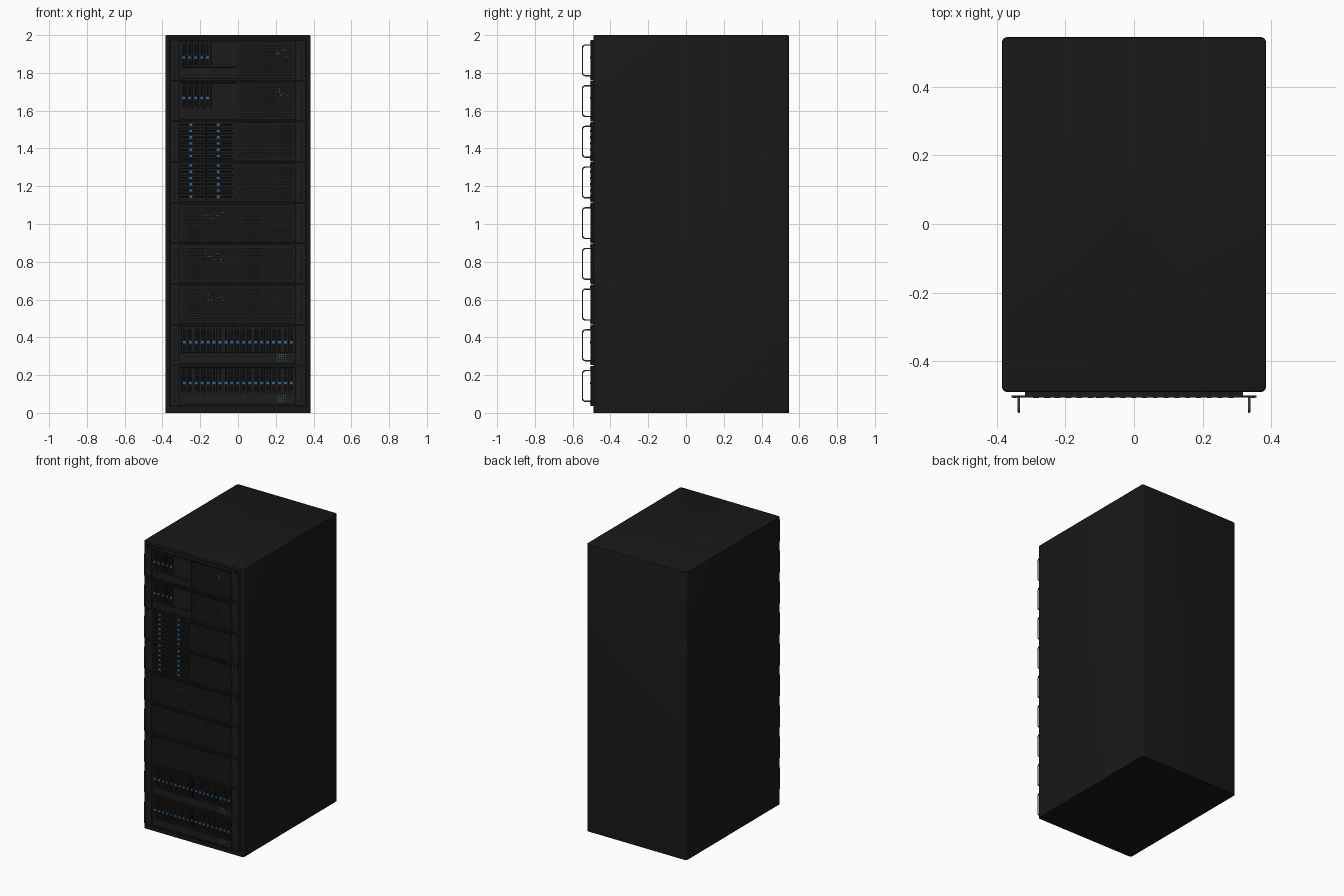
import bpy, bmesh, math, random
from mathutils import Matrix, Vector

if "Cube" in bpy.data.objects:
    bpy.data.objects.remove(bpy.data.objects["Cube"])

random.seed(4)
PITCH, BASE, H = 0.2155, 0.037, 0.2125
FRONT = -0.506


def mat(name, *rgb):
    m = bpy.data.materials.new(name)
    m.diffuse_color = (*rgb, 1)
    m.use_nodes = True
    m.node_tree.nodes["Principled BSDF"].inputs["Base Color"].default_value = m.diffuse_color
    return m


BLACK = mat("cabinet_black", 0.009, 0.009, 0.009)
DARK = mat("panel_black", 0.012, 0.012, 0.012)
HOLE = mat("hole_black", 0.002, 0.002, 0.002)
STEEL = mat("steel", 0.10, 0.10, 0.10)
BLUE = mat("latch_blue", 0.02, 0.15, 0.40)
GREEN = mat("lamp_green", 0.03, 0.30, 0.05)
AMBER = mat("lamp_amber", 0.35, 0.28, 0.05)


def finish(name, bm, m, smooth=False):
    me = bpy.data.meshes.new(name)
    bm.to_mesh(me)
    bm.free()
    me.materials.append(m)
    ob = bpy.data.objects.new(name, me)
    bpy.context.collection.objects.link(ob)
    if smooth:
        bpy.ops.object.select_all(action='DESELECT')
        ob.select_set(True)
        bpy.context.view_layer.objects.active = ob
        bpy.ops.object.shade_smooth_by_angle(angle=math.radians(35))
    return ob


def boxes(name, items, m, bevel=0):
    """One object from boxes given as x0, x1, y0, y1, z0, z1."""
    bm = bmesh.new()
    for x0, x1, y0, y1, z0, z1 in items:
        mx = Matrix.Translation(((x0 + x1) / 2, (y0 + y1) / 2, (z0 + z1) / 2))
        bmesh.ops.create_cube(bm, size=1, matrix=mx @ Matrix.Diagonal((x1 - x0, y1 - y0, z1 - z0, 1)))
    if bevel:
        bmesh.ops.bevel(bm, geom=bm.edges[:], offset=bevel, segments=1, affect='EDGES')
    return finish(name, bm, m)


def discs(name, points, y, r, m, sides=6, depth=0):
    """Front-facing discs or short pegs at (x, z) points."""
    bm = bmesh.new()
    for x, z in points:
        mx = Matrix.Translation((x, y - depth / 2, z)) @ Matrix.Rotation(math.pi / 2, 4, 'X')
        if depth:
            bmesh.ops.create_cone(bm, cap_ends=True, segments=sides, radius1=r, radius2=r, depth=depth, matrix=mx)
        else:
            bmesh.ops.create_circle(bm, cap_ends=True, segments=sides, radius=r, matrix=mx)
    return finish(name, bm, m)


# cabinet shell: rounded posts, softened top, recessed front bay
bm = bmesh.new()
bmesh.ops.create_cube(bm, size=1, matrix=Matrix.Translation((0, 0.0275, 1)) @ Matrix.Diagonal((0.77, 1.035, 2, 1)))
posts = [e for e in bm.edges if abs(e.verts[0].co.z - e.verts[1].co.z) > 1]
bmesh.ops.bevel(bm, geom=posts, offset=0.015, segments=4, profile=0.5, affect='EDGES')
rim = [e for e in bm.edges if min(v.co.z for v in e.verts) > 1.99]
bmesh.ops.bevel(bm, geom=rim, offset=0.007, segments=2, profile=0.5, affect='EDGES')
bm.normal_update()
front = min(bm.faces, key=lambda f: f.calc_center_median().y - 0.01 * f.calc_area())
bmesh.ops.inset_region(bm, faces=[front], thickness=0.011)
for v in front.verts:
    v.co.z = 0.034 if v.co.z < 1 else 1.98
back = bmesh.ops.extrude_discrete_faces(bm, faces=[front])['faces'][0]
for v in back.verts:
    v.co.y += 0.035
finish("cabinet_shell", bm, BLACK, True)

# handle mesh, a bent rod shared by every unit
cu = bpy.data.curves.new("handle", 'CURVE')
cu.dimensions = '3D'
cu.bevel_depth, cu.bevel_resolution = 0.0035, 2
path = [(FRONT + 0.002, -0.0815)]
for cz, a0 in ((-0.0665, 270), (0.0665, 180)):
    for k in range(5):
        a = math.radians(a0 - 90 * k / 4)
        path.append((-0.532 + 0.016 * math.cos(a), cz + 0.015 * math.sin(a)))
path.append((FRONT + 0.002, 0.0815))
sp = cu.splines.new('POLY')
sp.points.add(len(path) - 1)
for p, (y, z) in zip(sp.points, path):
    p.co = (0, y, z, 1)
tmp = bpy.data.objects.new("handle_path", cu)
bpy.context.collection.objects.link(tmp)
bpy.context.view_layer.update()
handle = bpy.data.meshes.new_from_object(tmp.evaluated_get(bpy.context.evaluated_depsgraph_get()))
bpy.data.objects.remove(tmp)
handle.materials.clear()
handle.materials.append(STEEL)
for p in handle.polygons:
    p.use_smooth = True


def vent(tag, x0, x1, z0, z1):
    """Panel with staggered hexagonal holes."""
    boxes(tag + "_vent_panel", [(x0, x1, FRONT + 0.001, -0.49, z0, z1)], DARK)
    s, pts, row = 0.0105, [], 0
    z = z0 + 0.008
    while z < z1 - 0.005:
        x = x0 + 0.008 + (row % 2) * s / 2
        while x < x1 - 0.006:
            pts.append((x, z))
            x += s
        z += s * 0.87
        row += 1
    discs(tag + "_vent_holes", pts, FRONT + 0.0006, 0.0034, HOLE)


def drives(tag, cells, upright):
    """Drive caddies with dark grille slots and blue latches; cells are x0, x1, z0, z1."""
    boxes(tag + "_drive_caddies", [(a, b, -0.5045, -0.49, c, d) for a, b, c, d in cells], DARK, 0.001)
    slots, latches = [], []
    for a, b, c, d in cells:
        mx, mz = (a + b) / 2, (c + d) / 2
        if upright:
            mz = c + 0.053
            slots += [(mx - 0.006, mx + 0.006, -0.505, -0.50, z0, z1)
                      for z0, z1 in ((c + 0.008, mz - 0.012), (mz + 0.012, d - 0.008))]
        else:
            mx = a + 0.062
            slots += [(x0, x1, -0.505, -0.50, mz - 0.006, mz + 0.006)
                      for x0, x1 in ((a + 0.008, mx - 0.012), (mx + 0.012, b - 0.008))]
        latches.append((mx - 0.007, mx + 0.007, -0.507, -0.50, mz - 0.006, mz + 0.006))
    boxes(tag + "_drive_slots", slots, HOLE)
    boxes(tag + "_drive_latches", latches, BLUE)


def storage_unit(t, z):
    s = 0.0315
    drives(t, [(-0.3 + s * k + 0.0015, -0.3 + s * (k + 1) - 0.0015, z + 0.068, z + 0.2) for k in range(19)], True)
    boxes(t + "_lower_bezel", [(-0.3, 0.3, FRONT + 0.001, -0.49, z + 0.012, z + 0.062)], DARK)
    discs(t + "_lamps", [(0.21 + 0.01 * i, z + 0.026 + 0.01 * j) for i in range(5) for j in range(4)],
          FRONT + 0.001, 0.0025, GREEN, 8, 0.001)


def network_unit(t, z):
    vent(t, -0.3, 0.3, z + 0.014, z + 0.198)
    pts = [(random.uniform(-0.18, -0.07), z + random.choice((0.13, 0.145, 0.16))) for _ in range(10)]
    discs(t + "_green_lamps", pts[:5], FRONT + 0.0005, 0.0022, GREEN, 8, 0.001)
    discs(t + "_amber_lamps", pts[5:], FRONT + 0.0005, 0.0022, AMBER, 8, 0.001)


def array_unit(t, z):
    cells = [(x, x + 0.142, z + 0.03 + 0.033 * k - 0.015, z + 0.03 + 0.033 * k + 0.015)
             for x in (-0.312, -0.166) for k in range(6)]
    drives(t, cells, False)
    vent(t, -0.015, 0.3, z + 0.014, z + 0.198)


def compute_unit(t, z):
    s = 0.0315
    drives(t, [(-0.303 + s * k + 0.0015, -0.303 + s * (k + 1) - 0.0015, z + 0.068, z + 0.2) for k in range(5)], True)
    boxes(t + "_blank_bezel", [(-0.142, -0.005, FRONT + 0.001, -0.49, z + 0.068, z + 0.2),
                               (-0.303, -0.005, FRONT + 0.001, -0.49, z + 0.012, z + 0.062)], DARK, 0.001)
    vent(t, 0.0, 0.3, z + 0.014, z + 0.198)
    pts = [(random.uniform(0.2, 0.26), z + random.uniform(0.12, 0.185)) for _ in range(6)]
    discs(t + "_lamps", pts, FRONT + 0.0005, 0.0022, AMBER, 8, 0.001)


# nine rack units from bottom to top
KINDS = [storage_unit] * 2 + [network_unit] * 3 + [array_unit] * 2 + [compute_unit] * 2
for i, kind in enumerate(KINDS):
    t, z = f"unit_{i + 1}", BASE + PITCH * i
    # chassis, bezel rails and mounting ears
    boxes(t + "_chassis", [(-0.318, 0.318, -0.498, -0.456, z, z + H)], BLACK)
    boxes(t + "_bezel", [(-0.318, 0.318, FRONT, -0.49, z, z + 0.008),
                         (-0.318, 0.318, FRONT, -0.49, z + H - 0.008, z + H),
                         (-0.318, -0.313, FRONT, -0.49, z + 0.008, z + H - 0.008),
                         (0.304, 0.318, FRONT, -0.49, z + 0.008, z + H - 0.008)], DARK)
    boxes(t + "_mounting_ears", [(-0.357, -0.318, FRONT, -0.501, z, z + H),
                                 (0.318, 0.357, FRONT, -0.501, z, z + H)], DARK)
    discs(t + "_ear_screws", [(s * 0.347, z + h) for s in (-1, 1) for h in (0.014, H - 0.014)],
          FRONT, 0.004, DARK, 8, 0.002)
    for side, x in (("left", -0.336), ("right", 0.336)):
        ob = bpy.data.objects.new(f"{t}_{side}_handle", handle)
        ob.location = (x, 0, z + 0.1055)
        bpy.context.collection.objects.link(ob)
    kind(t, z)
